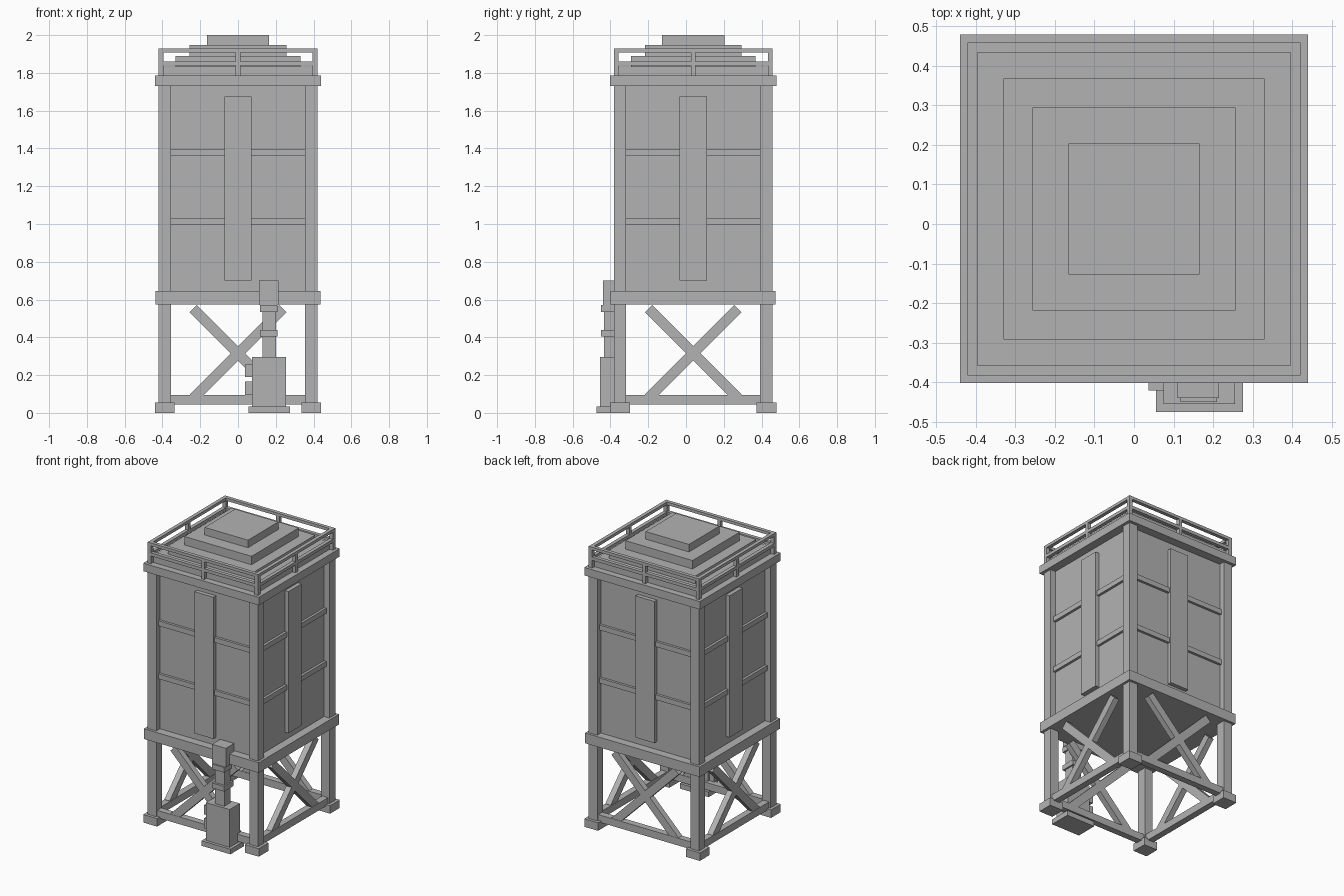
import bpy, math
from mathutils import Matrix, Vector

cube = bpy.data.objects.get("Cube")
if cube:
    bpy.data.objects.remove(cube, do_unlink=True)

grey = bpy.data.materials.new("plain grey")
grey.use_nodes = True
tone = (0.45, 0.45, 0.45, 1)
grey.diffuse_color = tone
for node in grey.node_tree.nodes:
    if node.type == 'BSDF_PRINCIPLED':
        node.inputs["Base Color"].default_value = tone
        node.inputs["Roughness"].default_value = 0.8

CY = 0.038  # tower axis in y
FACES = [(0, -1, 0), (2, 2, 3), (1, 0, 1), (3, 2, 1)]


def box(name, x, y, z, matrix=None):
    """Box from (low, high) ranges, optionally moved by a matrix."""
    verts = [(a, b, c) for a in x for b in y for c in z]
    faces = [(0, 1, 3, 2), (4, 6, 7, 5), (0, 4, 5, 1),
             (2, 3, 7, 6), (0, 2, 6, 4), (1, 5, 7, 3)]
    mesh = bpy.data.meshes.new(name)
    mesh.from_pydata(verts, [], faces)
    if matrix:
        mesh.transform(matrix)
    mesh.materials.append(grey)
    obj = bpy.data.objects.new(name, mesh)
    bpy.context.collection.objects.link(obj)
    return obj


def slab(name, half, low, high):
    """Square slab centred on the tower axis."""
    return box(name, (-half, half), (CY - half, CY + half), (low, high))


# Body, rings and stepped roof
slab("tank_body", 0.38, 0.58, 1.75)
slab("lower_ring", 0.437, 0.575, 0.645)
slab("upper_ring", 0.44, 1.73, 1.785)
slab("roof_base", 0.395, 1.785, 1.835)
slab("roof_lower_step", 0.33, 1.835, 1.89)
slab("roof_upper_step", 0.256, 1.89, 1.948)
slab("roof_hatch", 0.165, 1.948, 2.0)

# Parts repeated on each of the four sides
for side in range(4):
    turn = Matrix.Translation((0, CY, 0)) @ Matrix.Rotation(side * math.pi / 2, 4, 'Z')

    def part(name, x, y, z, local=Matrix.Identity(4)):
        return box(f"{name}_{side + 1}", x, y, z, turn @ local)

    # Corner leg and foot
    part("corner_leg", (-0.42, -0.355), (-0.42, -0.355), (0.05, 1.74))
    part("foot", (-0.44, -0.335), (-0.44, -0.335), (0, 0.055))

    # Wall plate and bands
    part("wall_plate", (-0.072, 0.072), (-0.408, -0.37), (0.70, 1.675))
    part("lower_band", (-0.36, 0.36), (-0.397, -0.37), (0.995, 1.03))
    part("upper_band", (-0.36, 0.36), (-0.397, -0.37), (1.36, 1.395))

    # Bottom beam and crossed braces
    part("bottom_beam", (-0.36, 0.36), (-0.41, -0.365), (0.045, 0.095))
    for label, angle in (("rising", -45), ("falling", 45)):
        lean = Matrix.Translation((0, -0.388, 0.315)) @ Matrix.Rotation(math.radians(angle), 4, 'Y')
        part(f"{label}_brace", (-0.335, 0.335), (-0.02, 0.02), (-0.027, 0.027), lean)

    # Railing
    part("corner_post", (-0.42, -0.395), (-0.42, -0.395), (1.785, 1.928))
    part("middle_post", (-0.012, 0.012), (-0.42, -0.395), (1.785, 1.928))
    part("top_rail", (-0.42, 0.395), (-0.42, -0.395), (1.908, 1.928))
    part("middle_rail", (-0.42, 0.395), (-0.42, -0.395), (1.838, 1.86))

# Pump and standpipe at the front
box("pump_base", (0.055, 0.275), (-0.475, -0.325), (0, 0.035))
box("pump_housing", (0.075, 0.255), (-0.455, -0.345), (0.035, 0.295))
box("standpipe", (0.13, 0.2), (-0.435, -0.365), (0.295, 0.6))
box("pipe_cap", (0.11, 0.215), (-0.44, -0.35), (0.57, 0.70))
for label, low, high in (("lower", 0.405, 0.44), ("upper", 0.535, 0.57)):
    box(f"{label}_collar", (0.117, 0.21), (-0.45, -0.35), (low, high))
for label, low, high in (("lower", 0.095, 0.165), ("upper", 0.19, 0.255)):
    box(f"{label}_outlet", (0.037, 0.08), (-0.42, -0.36), (low, high))
